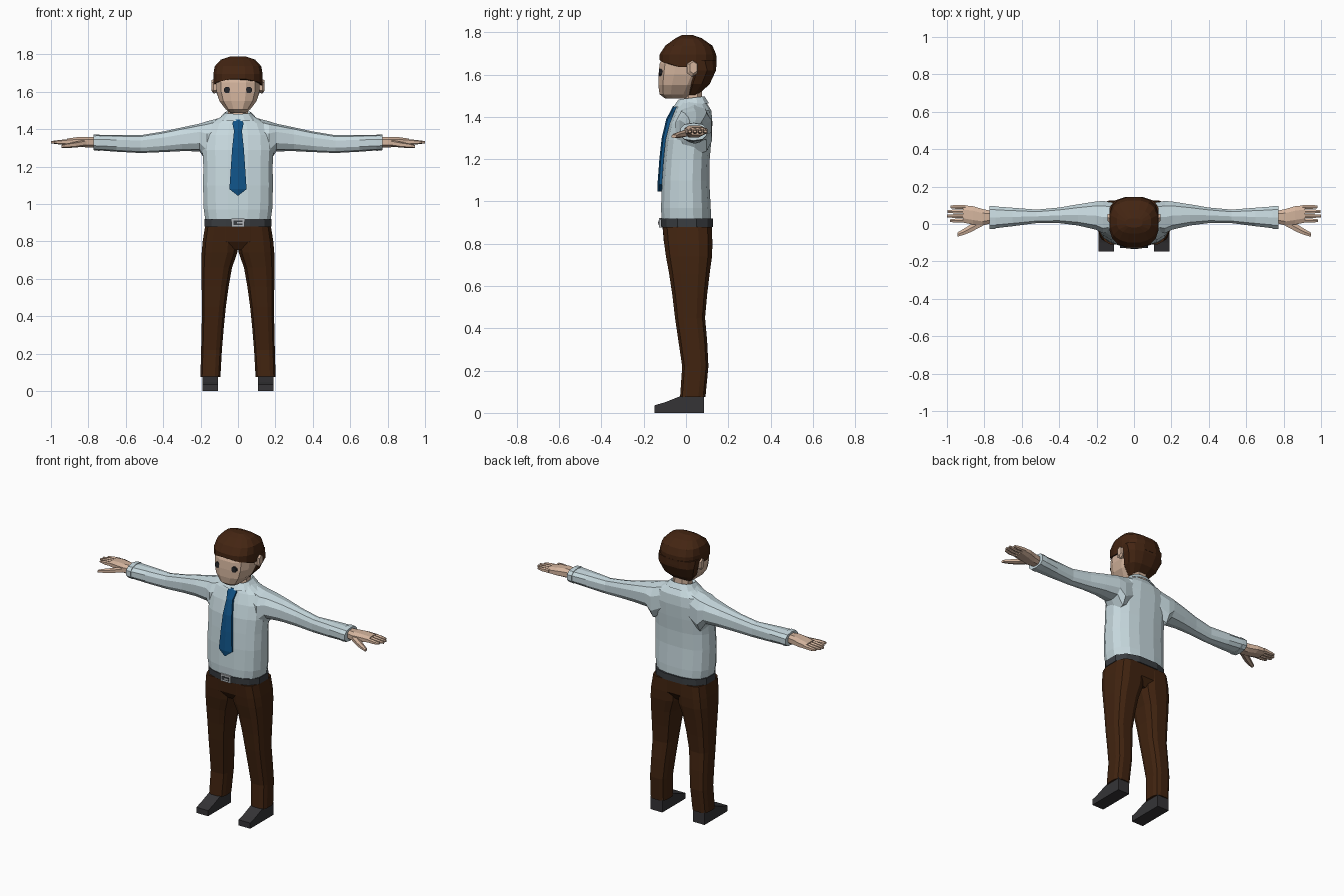
import bpy, bmesh, math
from mathutils import Vector


def material(name, rgb):
    m = bpy.data.materials.new(name)
    m.diffuse_color = (*rgb, 1)
    return m


SHIRT = material("pale_shirt", (0.57, 0.69, 0.73))
BROWN = material("brown_trousers", (0.052, 0.017, 0.005))
HAIR = material("brown_hair", (0.056, 0.018, 0.006))
SKIN = material("skin", (0.66, 0.46, 0.34))
BLUE = material("tie_blue", (0.005, 0.085, 0.24))
SHOE = material("shoe_black", (0.035, 0.034, 0.037))
BELT = material("belt_dark", (0.042, 0.047, 0.053))
STEEL = material("buckle_grey", (0.45, 0.47, 0.49))
EYE = material("eye_dark", (0.02, 0.02, 0.024))


def loft(name, rings, mat, mirror=False, caps=True):
    """Skin a list of equal-length point rings."""
    bm = bmesh.new()
    vs = [[bm.verts.new(p) for p in r] for r in rings]
    n = len(vs[0])
    for a, b in zip(vs, vs[1:]):
        for i in range(n):
            j = (i + 1) % n
            bm.faces.new((a[i], a[j], b[j], b[i]))
    if caps:
        bm.faces.new(vs[0])
        bm.faces.new(vs[-1])
    bmesh.ops.recalc_face_normals(bm, faces=bm.faces)
    me = bpy.data.meshes.new(name)
    bm.to_mesh(me)
    bm.free()
    me.materials.append(mat)
    ob = bpy.data.objects.new(name, me)
    bpy.context.collection.objects.link(ob)
    if mirror:
        ob.modifiers.new("mirror", 'MIRROR')
    return ob


def oval(a0, a1, b0, b1, n=12, p=2.6):
    """Rounded-square outline filling the box a0..a1, b0..b1."""
    pts = []
    for i in range(n):
        t = 2 * math.pi * (i + 0.5) / n
        c, s = math.cos(t), math.sin(t)
        pts.append([math.copysign(abs(c) ** (2 / p), c), math.copysign(abs(s) ** (2 / p), s)])
    mc, ms = max(q[0] for q in pts), max(q[1] for q in pts)
    return [((a0 + a1) / 2 + (a1 - a0) / 2 * c / mc, (b0 + b1) / 2 + (b1 - b0) / 2 * s / ms)
            for c, s in pts]


def level(z, x0, x1, y0, y1, n=12, p=2.6, tilt=0.0):
    return [(x, y, z + tilt * y) for x, y in oval(x0, x1, y0, y1, n, p)]


def body(name, rows, mat, **kw):
    """Upright part from rows of (z, half width, front y, back y)."""
    return loft(name, [level(z, -w, w, f, b, **kw) for z, w, f, b in rows], mat)


def limb(name, rows, mat, n=8):
    """Sideways part from rows of (x, front y, back y, low z, high z)."""
    return loft(name, [[(x, y, z) for y, z in oval(f, b, lo, hi, n)] for x, f, b, lo, hi in rows],
                mat, mirror=True)


def box(name, x0, x1, y0, y1, z0, z1, mat, mirror=False):
    return loft(name, [[(x0, y0, z), (x1, y0, z), (x1, y1, z), (x0, y1, z)] for z in (z0, z1)],
                mat, mirror)


# Shirt body and sleeves
body("shirt", [(0.90, .172, -.115, .118), (0.97, .183, -.118, .117), (1.10, .187, -.113, .11),
               (1.20, .185, -.106, .112), (1.29, .19, -.097, .12), (1.37, .185, -.077, .125),
               (1.43, .155, -.053, .12), (1.47, .085, -.035, .095)], SHIRT, n=16)
limb("sleeve", [(.08, -.03, .11, 1.27, 1.465), (.165, -.05, .123, 1.22, 1.443),
                (.205, -.03, .12, 1.282, 1.43), (.30, -.008, .105, 1.283, 1.41),
                (.40, .005, .088, 1.278, 1.388), (.52, .005, .077, 1.273, 1.368),
                (.65, -.012, .087, 1.28, 1.37), (.745, -.023, .094, 1.287, 1.37)], SHIRT, 10)
limb("cuff", [(.74, -.026, .097, 1.284, 1.373), (.772, -.026, .097, 1.288, 1.371)], SHIRT, 10)

# Collar
loft("collar", [level(1.452, -.10, .10, -.062, .108, tilt=.12),
                level(1.487, -.068, .068, -.035, .088, tilt=.12),
                level(1.475, -.05, .05, -.02, .07, tilt=.12)], SHIRT, caps=False)

# Hands: palm, four fingers and a thumb
limb("palm", [(.76, .005, .07, 1.302, 1.358), (.81, -.008, .08, 1.303, 1.36),
              (.86, -.003, .095, 1.308, 1.358), (.915, .008, .1, 1.315, 1.35)], SKIN)
for i, tip in enumerate((.985, 1.0, .998, .98)):
    y = .007 + i * .0245
    limb(f"finger_{i + 1}", [(.90, y, y + .022, 1.318, 1.348), (.95, y, y + .022, 1.318, 1.343),
                             (tip, y + .004, y + .018, 1.325, 1.337)], SKIN, 6)
limb("thumb", [(.81, -.01, .035, 1.31, 1.345), (.87, -.042, .0, 1.302, 1.333),
               (.91, -.058, -.026, 1.3, 1.326), (.945, -.068, -.046, 1.3, 1.316)], SKIN, 6)

# Trousers
body("trouser_seat", [(.755, .085, -.075, .09), (.80, .175, -.104, .122),
                      (.89, .174, -.112, .122)], BROWN)
loft("trouser_leg", [level(z, a, b, f, k, n=12, p=3.2) for z, a, b, f, k in (
    (.88, .0, .176, -.11, .122), (.80, .0, .189, -.103, .125), (.74, .004, .194, -.095, .123),
    (.66, .032, .195, -.08, .112), (.56, .05, .194, -.065, .1), (.45, .065, .193, -.052, .09),
    (.34, .076, .194, -.036, .1), (.22, .086, .197, -.018, .106), (.075, .094, .201, -.028, .092))],
     BROWN, mirror=True)

# Shoes: side profile swept across the foot
profile = [(-.148, 0), (-.148, .036), (-.10, .05), (-.03, .078), (.085, .085), (.085, 0)]
loft("shoe", [[(x, y, z) for y, z in profile] for x in (.108, .19)], SHOE, mirror=True)

# Belt and buckle
body("belt", [(.88, .18, -.117, .128), (.92, .18, -.12, .128)], BELT)
box("buckle", -.036, .036, -.127, -.10, .878, .922, STEEL)
box("buckle_gap", -.024, .024, -.13, -.12, .889, .911, BELT)
box("buckle_pin", -.005, .024, -.133, -.125, .896, .904, STEEL)

# Tie: knot and blade
tie = [(1.452, .022, -.058), (1.43, .03, -.069), (1.392, .021, -.09), (1.30, .031, -.112),
       (1.20, .038, -.123), (1.08, .046, -.132), (1.047, .004, -.132)]
loft("tie", [[(-w, y + .004, z), (0, y - .003, z), (w, y + .004, z), (w, y + .022, z),
              (-w, y + .022, z)] for z, w, y in tie], BLUE)

# Neck and head
body("neck", [(1.44, .055, -.015, .078), (1.54, .05, -.005, .075)], SKIN, n=8)
body("head", [(1.488, .042, -.10, .02), (1.507, .066, -.125, .04), (1.55, .099, -.131, .07),
              (1.60, .114, -.13, .10), (1.65, .117, -.125, .115), (1.71, .115, -.10, .11)], SKIN)
limb("ear", [(.105, .005, .045, 1.60, 1.655), (.13, .005, .055, 1.59, 1.668),
             (.141, .018, .052, 1.605, 1.662)], SKIN, 6)

# Eyes
for side in (-1, 1):
    loft("left_eye" if side > 0 else "right_eye",
         [[(x + side * .058, y, z + 1.61) for x, z in oval(-.016, .016, -.017, .017, 8, 2)]
          for y in (-.10, -.128)], EYE)

# Hair cap with a raised middle in the fringe, and the hair at the back of the head
fringe = [(x, y, 1.648 + .03 * (1 - abs(x) / .13) if y < -.03 else 1.635)
          for x, y in oval(-.13, .13, -.126, .144, 16)]
loft("hair_top", [fringe] + [level(z, -w, w, f, b, n=16) for z, w, f, b in (
    (1.695, .132, -.125, .143), (1.737, .124, -.098, .125), (1.772, .092, -.05, .075),
    (1.788, .045, -.018, .03))], HAIR)
body("hair_back", [(1.503, .055, .0, .055), (1.555, .1, -.005, .112), (1.62, .124, .01, .142),
                   (1.67, .13, -.03, .144)], HAIR)
